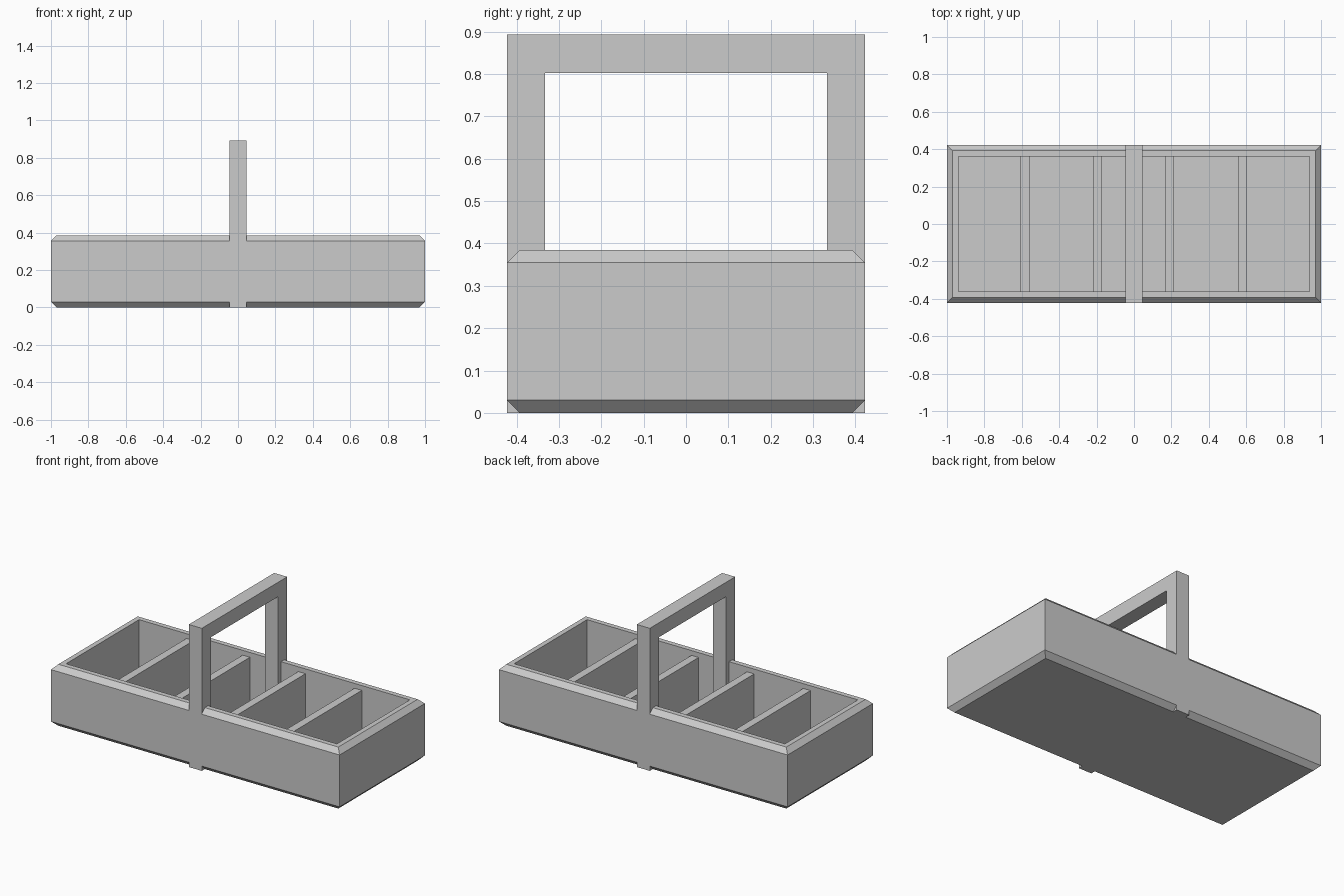
import bpy
import bmesh

if "Cube" in bpy.data.objects:
    bpy.data.objects.remove(bpy.data.objects["Cube"], do_unlink=True)

# Overall sizes
HX, HY, TOP = 1.0, 0.4225, 0.385
CHAMFER, WALL, FLOOR = 0.03, 0.0615, 0.06
HANDLE_HALF, HANDLE_TOP, HANDLE_BAR = 0.045, 0.893, 0.09

grey = bpy.data.materials.new("plain_grey")
grey.use_nodes = True
colour = (0.6, 0.6, 0.6, 1.0)
grey.diffuse_color = colour
grey.node_tree.nodes["Principled BSDF"].inputs["Base Color"].default_value = colour


def finish(name, bm):
    bmesh.ops.recalc_face_normals(bm, faces=bm.faces)
    mesh = bpy.data.meshes.new(name)
    bm.to_mesh(mesh)
    bm.free()
    mesh.materials.append(grey)
    obj = bpy.data.objects.new(name, mesh)
    bpy.context.collection.objects.link(obj)
    return obj


def loft_tray(name, rings):
    """Join rectangular rings, given as (inset, height), and cap both ends."""
    bm = bmesh.new()
    loops = []
    for inset, z in rings:
        x, y = HX - inset, HY - inset
        loops.append([bm.verts.new((sx * x, sy * y, z))
                      for sx, sy in ((-1, -1), (1, -1), (1, 1), (-1, 1))])
    for a, b in zip(loops, loops[1:]):
        for i in range(4):
            j = (i + 1) % 4
            bm.faces.new((a[i], a[j], b[j], b[i]))
    bm.faces.new(loops[0])
    bm.faces.new(loops[-1])
    return finish(name, bm)


def extrude_yz(name, outline, x0, x1):
    """Extrude a (y, z) outline along x."""
    bm = bmesh.new()
    face = bm.faces.new([bm.verts.new((x0, y, z)) for y, z in outline])
    grown = bmesh.ops.extrude_face_region(bm, geom=[face])["geom"]
    moved = [v for v in grown if isinstance(v, bmesh.types.BMVert)]
    bmesh.ops.translate(bm, verts=moved, vec=(x1 - x0, 0, 0))
    return finish(name, bm)


# Open tray with chamfered top and bottom edges
loft_tray("tray", [
    (CHAMFER, 0), (0, CHAMFER), (0, TOP - CHAMFER),
    (CHAMFER, TOP), (WALL, TOP), (WALL, FLOOR),
])

# Four dividers, slightly lower than the rim
end = HY - WALL
for i, x in enumerate((-0.585, -0.195, 0.19, 0.58)):
    extrude_yz(f"divider_{i + 1}",
               [(-end, FLOOR), (end, FLOOR), (end, 0.355), (-end, 0.355)],
               x - 0.025, x + 0.025)

# Square-section carrying handle running down both long sides
inner, under = HY - HANDLE_BAR, HANDLE_TOP - HANDLE_BAR
half = [(HY, 0), (HY, HANDLE_TOP)]
inside = [(inner, under), (inner, 0)]
outline = (half + [(-y, z) for y, z in reversed(half)]
           + [(-y, z) for y, z in reversed(inside)] + inside)
extrude_yz("handle", outline, -HANDLE_HALF, HANDLE_HALF)
